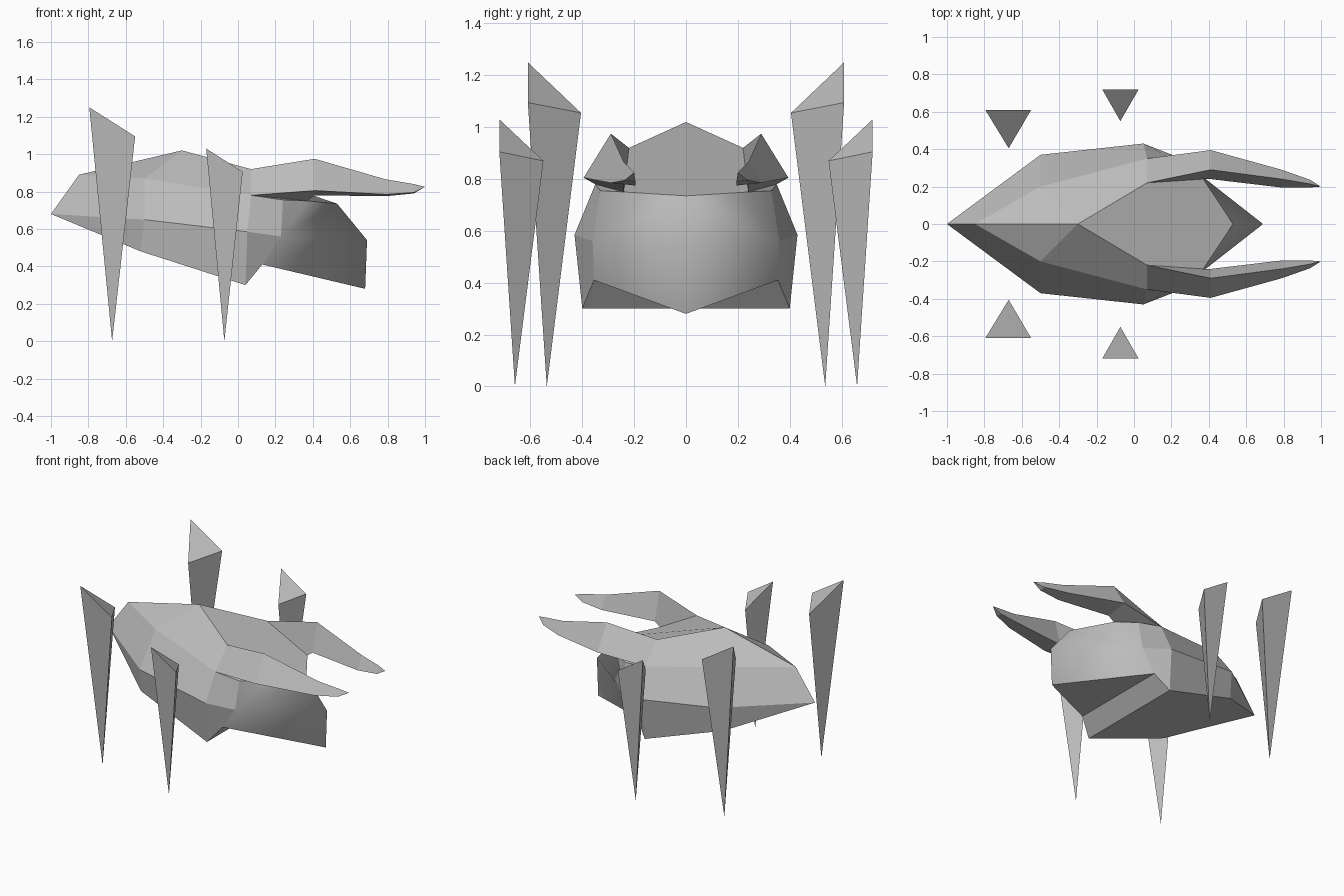
import bpy
import bmesh

cube = bpy.data.objects.get("Cube")
if cube:
    bpy.data.objects.remove(cube, do_unlink=True)

grey = bpy.data.materials.new("plain grey")
grey.use_nodes = True
COLOUR = (0.5, 0.5, 0.5, 1)
grey.diffuse_color = COLOUR
grey.node_tree.nodes["Principled BSDF"].inputs["Base Color"].default_value = COLOUR


def finish(name, bm):
    """Turn a bmesh into a named grey object."""
    bmesh.ops.recalc_face_normals(bm, faces=bm.faces)
    mesh = bpy.data.meshes.new(name)
    bm.to_mesh(mesh)
    bm.free()
    mesh.materials.append(grey)
    obj = bpy.data.objects.new(name, mesh)
    bpy.context.collection.objects.link(obj)
    return obj


def symmetric_shell(name, points, flat, smooth):
    """Build named half faces on both sides of the y = 0 plane."""
    bm = bmesh.new()
    left = {key: bm.verts.new(co) for key, co in points.items()}
    right = {key: left[key] if y == 0 else bm.verts.new((x, -y, z))
             for key, (x, y, z) in points.items()}
    for faces, is_smooth in ((flat, False), (smooth, True)):
        for face in faces:
            for side in (left, right):
                bm.faces.new([side[key] for key in face.split()]).smooth = is_smooth
    return finish(name, bm)


def loft(name, rings, tip, side):
    """Join triangular rings and close them to a point."""
    bm = bmesh.new()
    verts = [[bm.verts.new((x, y * side, z)) for x, y, z in ring] for ring in rings]
    end = bm.verts.new((tip[0], tip[1] * side, tip[2]))
    bm.faces.new(verts[0])
    for a, b in zip(verts, verts[1:]):
        for i in range(3):
            j = (i + 1) % 3
            bm.faces.new((a[i], a[j], b[j], b[i]))
    for i in range(3):
        bm.faces.new((verts[-1][i], verts[-1][(i + 1) % 3], end))
    return finish(name, bm)


# Body: faceted nose, sloping deck and a smooth wedge at the rear
root_top, root_out, root_in = (0.07, 0.22, 0.92), (0.07, 0.35, 0.78), (0.37, 0.24, 0.75)
body = {
    "nose": (-1, 0, 0.68), "brow": (-0.85, 0, 0.89), "crown": (-0.3, 0, 1.02),
    "deck_end": (0.53, 0, 0.735), "stern": (0.69, 0, 0.54), "heel": (0.68, 0, 0.28),
    "shoulder": (-0.5, 0.2, 0.87),
    "root_top": root_top, "root_out": root_out, "root_in": root_in,
    "ridge_fore": (-0.5, 0.37, 0.65), "ridge_mid": (0.05, 0.43, 0.585),
    "ridge_aft": (0.23, 0.36, 0.56), "hip": (0.24, 0.33, 0.755),
    "chine_fore": (-0.52, 0.33, 0.48), "chine_aft": (0.04, 0.4, 0.3),
    "step": (0.13, 0.355, 0.41),
    "keel_fore": (-0.52, 0, 0.48), "keel_aft": (0.04, 0, 0.3), "keel_step": (0.13, 0, 0.41),
}
flat_faces = [
    "nose brow shoulder ridge_fore",
    "brow crown shoulder",
    "crown root_top root_out shoulder",
    "ridge_fore shoulder root_out ridge_mid",
    "ridge_mid root_out hip ridge_aft",
    "nose ridge_fore chine_fore",
    "ridge_fore ridge_mid chine_aft chine_fore",
    "ridge_mid ridge_aft step chine_aft",
    "nose chine_fore keel_fore",
    "chine_fore chine_aft keel_aft keel_fore",
    "chine_aft step keel_step keel_aft",
    "step heel keel_step",
    "crown deck_end root_in root_top",
    "root_out hip root_in",
    "root_top root_out root_in",
]
wedge_faces = [
    "ridge_aft hip root_in",
    "ridge_aft root_in deck_end stern",
    "step ridge_aft stern heel",
]
symmetric_shell("body", body, flat_faces, wedge_faces)

# Rear prongs and floating spike legs, one of each per side
prong_rings = [
    (root_top, root_out, root_in),
    ((0.41, 0.29, 0.975), (0.41, 0.395, 0.805), (0.41, 0.24, 0.78)),
    ((0.79, 0.24, 0.865), (0.79, 0.29, 0.785), (0.79, 0.195, 0.775)),
    ((0.94, 0.215, 0.84), (0.94, 0.237, 0.795), (0.94, 0.195, 0.79)),
]
front_top = ((-0.795, 0.61, 1.25), (-0.55, 0.61, 1.095), (-0.67, 0.405, 1.055))
rear_top = ((-0.17, 0.72, 1.03), (0.025, 0.72, 0.905), (-0.073, 0.55, 0.87))
for label, side in (("left", 1), ("right", -1)):
    loft("prong_" + label, prong_rings, (1, 0.2, 0.825), side)
    loft("front_spike_" + label, [front_top], (-0.673, 0.537, 0), side)
    loft("rear_spike_" + label, [rear_top], (-0.073, 0.66, 0), side)
